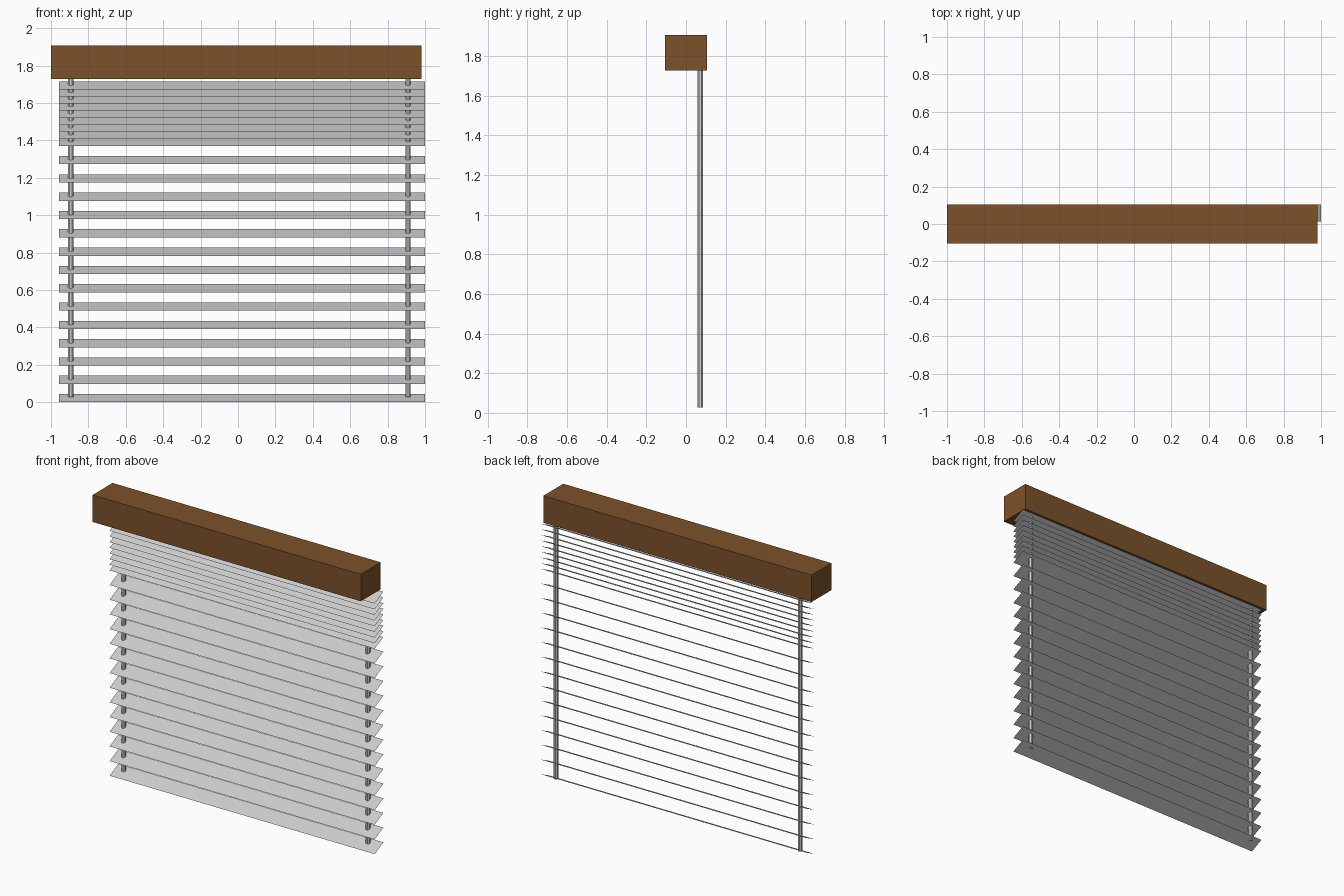
import bpy, math

if "Cube" in bpy.data.objects:
    bpy.data.objects.remove(bpy.data.objects["Cube"])

SLAT_X0, SLAT_X1 = -0.957, 1.0
SLAT_Y0, SLAT_Y1, SLAT_RISE = 0.013, 0.105, 0.044


def slat(name, z):
    """Thin single-sheet slat, front edge low and back edge high."""
    verts = [(SLAT_X0, SLAT_Y0, z), (SLAT_X1, SLAT_Y0, z),
             (SLAT_X1, SLAT_Y1, z + SLAT_RISE), (SLAT_X0, SLAT_Y1, z + SLAT_RISE)]
    mesh = bpy.data.meshes.new(name)
    mesh.from_pydata(verts, [], [(0, 1, 2, 3)])
    obj = bpy.data.objects.new(name, mesh)
    bpy.context.collection.objects.link(obj)
    return obj


# Wooden headrail box
wood = bpy.data.materials.new("wood")
wood.diffuse_color = (0.2, 0.085, 0.023, 1)
wood.use_nodes = True
wood.node_tree.nodes["Principled BSDF"].inputs["Base Color"].default_value = wood.diffuse_color
bpy.ops.mesh.primitive_cube_add(size=1, location=(-0.01, 0, 1.817))
headrail = bpy.context.object
headrail.name = "headrail"
headrail.scale = (1.98, 0.21, 0.18)
bpy.ops.object.transform_apply(location=False, rotation=False, scale=True)
headrail.data.materials.append(wood)

# Open slats, evenly spaced
for i in range(14):
    slat(f"open_slat_{i + 1}", i * 0.0979)

# Gathered slats under the headrail
for i in range(9):
    slat(f"gathered_slat_{i + 1}", 1.37 + i * 0.0377)

# Two support cords running through the slats
z0, z1 = 0.027, 1.74
for side, x in (("left", -0.894), ("right", 0.909)):
    bpy.ops.mesh.primitive_cylinder_add(vertices=8, radius=0.015, depth=z1 - z0,
                                        location=(x, 0.072, (z0 + z1) / 2),
                                        rotation=(0, 0, math.pi / 8))
    bpy.context.object.name = f"{side}_cord"
